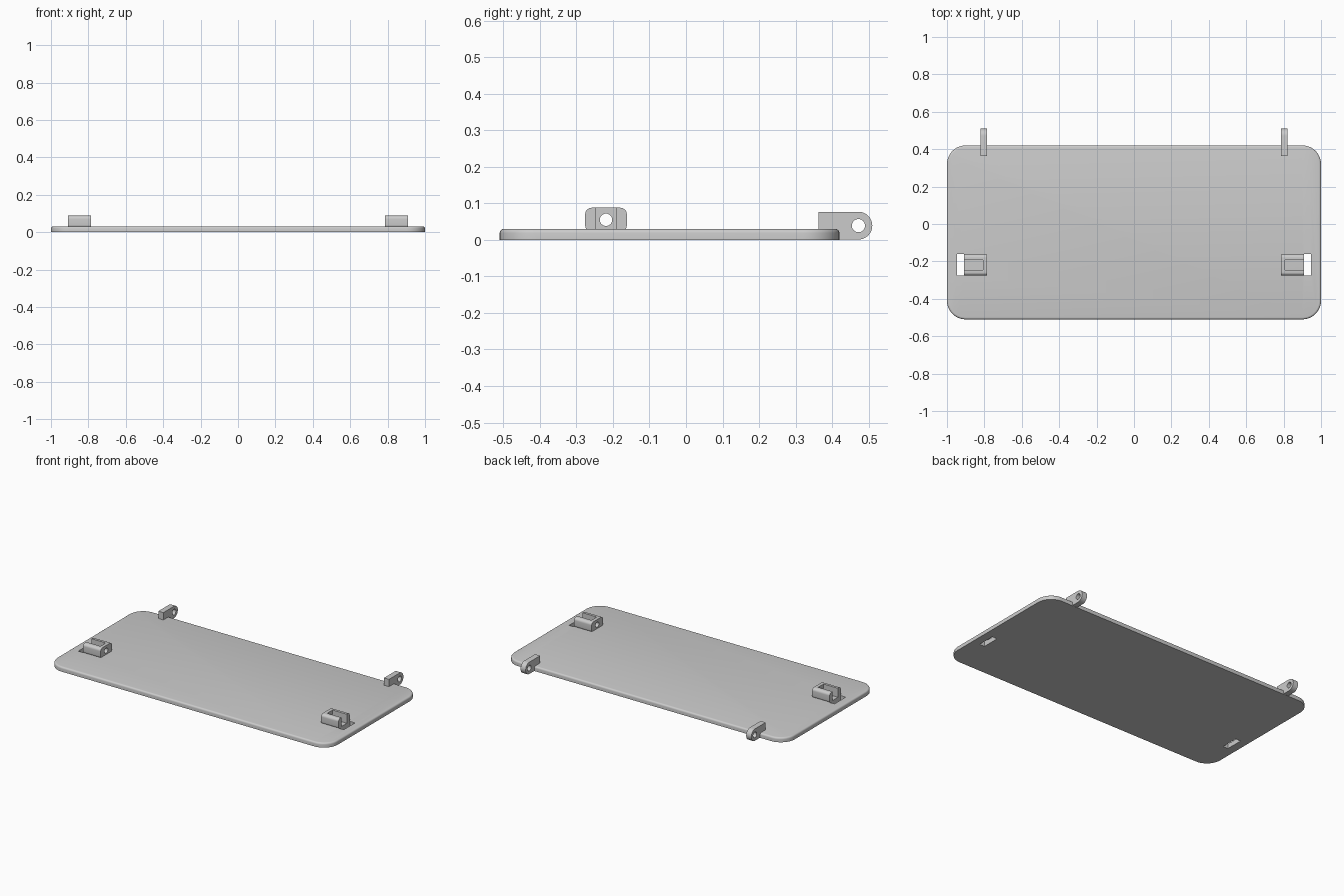
import bpy, bmesh
from math import sin, cos, pi, radians

if "Cube" in bpy.data.objects:
    bpy.data.objects.remove(bpy.data.objects["Cube"], do_unlink=True)

grey = bpy.data.materials.new("plain grey")
grey.diffuse_color = (0.6, 0.6, 0.6, 1)
grey.use_nodes = True
grey.node_tree.nodes["Principled BSDF"].inputs["Base Color"].default_value = (0.6, 0.6, 0.6, 1)


def arc(cx, cy, r, start, end, steps):
    angles = [radians(start + (end - start) * i / steps) for i in range(steps + 1)]
    return [(cx + r * cos(a), cy + r * sin(a)) for a in angles]


def rounded_rect(x0, x1, y0, y1, r, steps=8):
    return (arc(x1 - r, y1 - r, r, 0, 90, steps) + arc(x0 + r, y1 - r, r, 90, 180, steps)
            + arc(x0 + r, y0 + r, r, 180, 270, steps) + arc(x1 - r, y0 + r, r, 270, 360, steps))


def prism(name, outline, axis, lo, hi, top_bevel=0):
    """Extrude an outline along x (outline in y, z) or along z (outline in x, y)."""
    bm = bmesh.new()
    place = (lambda p, d: (d, p[0], p[1])) if axis == "x" else (lambda p, d: (p[0], p[1], d))
    bottom = [bm.verts.new(place(p, lo)) for p in outline]
    top = [bm.verts.new(place(p, hi)) for p in outline]
    bm.faces.new(bottom)
    cap = bm.faces.new(top)
    n = len(outline)
    for i in range(n):
        j = (i + 1) % n
        bm.faces.new((bottom[i], bottom[j], top[j], top[i]))
    bmesh.ops.recalc_face_normals(bm, faces=bm.faces[:])
    if top_bevel:
        bmesh.ops.bevel(bm, geom=list(cap.edges), offset=top_bevel, segments=4,
                        profile=0.5, affect="EDGES")
    mesh = bpy.data.meshes.new(name)
    bm.to_mesh(mesh)
    bm.free()
    mesh.materials.append(grey)
    obj = bpy.data.objects.new(name, mesh)
    bpy.context.collection.objects.link(obj)
    return obj


def box(name, x0, x1, y0, y1, z0, z1):
    return prism(name, [(x0, y0), (x1, y0), (x1, y1), (x0, y1)], "z", z0, z1)


def pin_hole(y, z, r, x0, x1):
    return prism("hole_cutter", arc(y, z, r, 0, 360 - 360 / 32, 31), "x", x0, x1)


def activate(obj):
    bpy.ops.object.select_all(action="DESELECT")
    obj.select_set(True)
    bpy.context.view_layer.objects.active = obj


def cut(obj, cutters):
    activate(obj)
    for cutter in cutters:
        cutter.hide_render = True
        mod = obj.modifiers.new("cut", "BOOLEAN")
        mod.operation, mod.solver, mod.object = "DIFFERENCE", "EXACT", cutter
        bpy.ops.object.modifier_apply(modifier=mod.name)
        bpy.data.objects.remove(cutter, do_unlink=True)


def span(side, a, b):
    return sorted((side * a, side * b))


def finish(obj):
    activate(obj)
    bpy.ops.object.shade_smooth_by_angle(angle=radians(30))


# Cover plate with a softened top edge and two clip slots
plate = prism("cover_plate", rounded_rect(-1, 1, -0.51, 0.42, 0.1, 10), "z", 0, 0.03, 0.011)
cut(plate, [box("slot_cutter", *span(s, 0.91, 0.946), -0.275, -0.16, -0.1, 0.1) for s in (1, -1)])
finish(plate)

for side, label in ((1, "left"), (-1, "right")):
    # Hinge lug: round-ended tab with a pin hole, notched over the plate edge
    outline = [(0.363, 0.077), (0.363, 0.02), (0.41, 0.02), (0.41, 0.001)]
    outline += arc(0.472, 0.039, 0.038, -90, 90, 16)
    lug = prism(label + "_hinge_lug", outline, "x", *span(side, 0.786, 0.822))
    cut(lug, [pin_hole(0.472, 0.039, 0.018, *span(side, 0.7, 0.9))])
    finish(lug)

    # Clip: rounded block with a pocket open outward and upward, and a hole in its inner wall
    clip = prism(label + "_clip", rounded_rect(-0.276, -0.162, 0.022, 0.088, 0.018),
                 "x", *span(side, 0.786, 0.91))
    cut(clip, [box("pocket_cutter", *span(side, 0.808, 1), -0.246, -0.192, -0.1, 0.2),
               pin_hole(-0.219, 0.055, 0.017, *span(side, 0.7, 0.85))])
    finish(clip)
